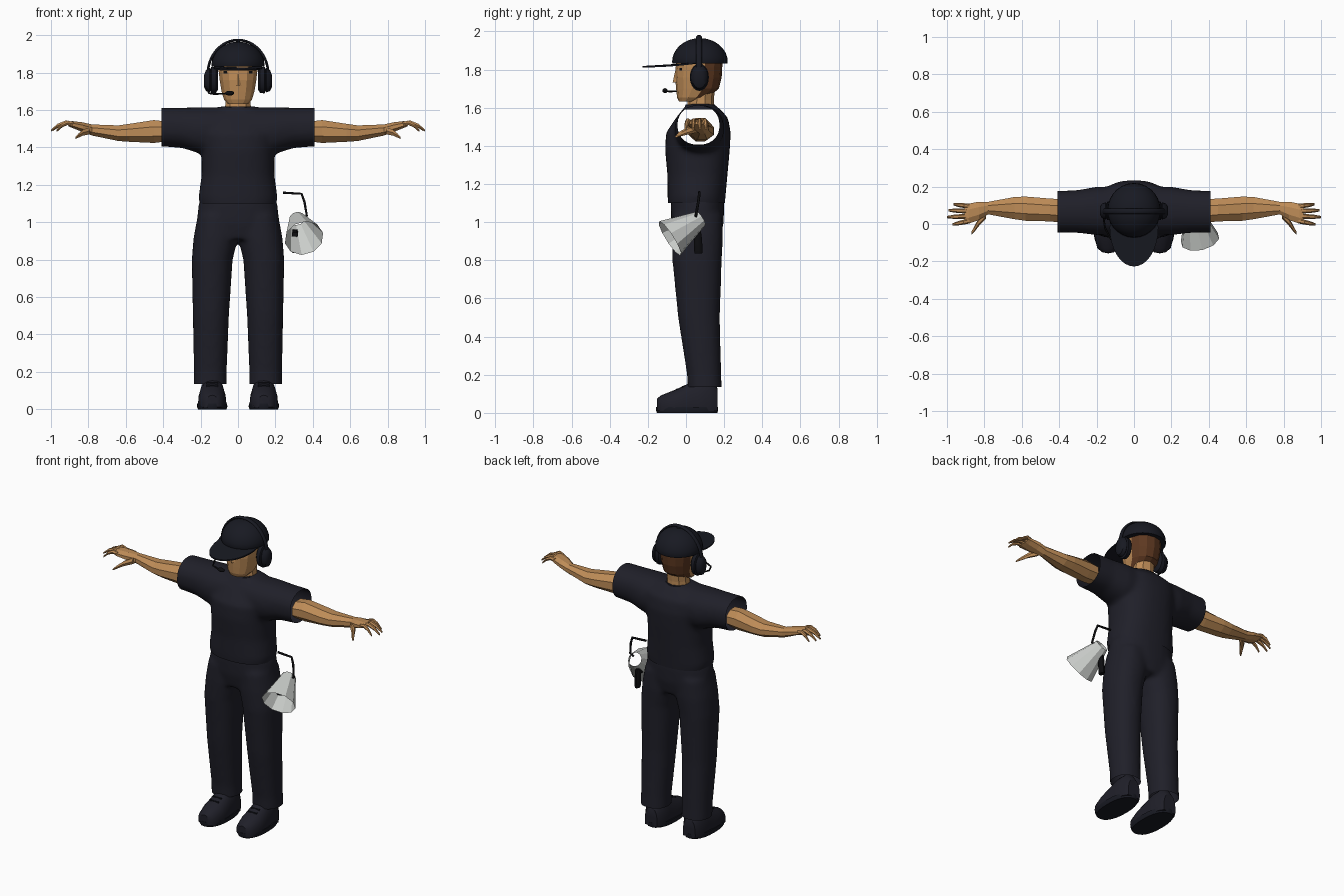
import bpy, bmesh
from math import sin, cos, pi
from mathutils import Vector, Matrix

if "Cube" in bpy.data.objects:
    bpy.data.objects.remove(bpy.data.objects["Cube"])


def material(name, colour):
    m = bpy.data.materials.new(name)
    m.use_nodes = True
    m.diffuse_color = (*colour, 1)
    m.node_tree.nodes["Principled BSDF"].inputs["Base Color"].default_value = (*colour, 1)
    return m


navy = material("navy cloth", (.014, .014, .022))
gear = material("dark gear", (.009, .010, .016))
black = material("black", (.004, .004, .005))
skin = material("tan skin", (.51, .26, .095))
brown = material("brown hair", (.11, .04, .015))
grey = material("pale grey", (.60, .62, .60))


def add_loft(bm, rings, axis="z", n=16, square=1.0, floor=None, turn=0.0):
    """Skin ellipses given as (position, centre1, centre2, radius1, radius2)."""
    loops = []
    for p, c1, c2, r1, r2 in rings:
        loop = []
        for i in range(n):
            a = 2 * pi * (i + turn) / n
            ca, sa = cos(a), sin(a)
            u = c1 + r1 * (abs(ca) ** square) * (1 if ca > 0 else -1)
            v = c2 + r2 * (abs(sa) ** square) * (1 if sa > 0 else -1)
            if floor is not None:
                v = max(v, floor)
            co = {"x": (p, u, v), "y": (u, p, v), "z": (u, v, p)}[axis]
            loop.append(bm.verts.new(co))
        loops.append(loop)
    for a, b in zip(loops, loops[1:]):
        for i in range(n):
            bm.faces.new((a[i], a[(i + 1) % n], b[(i + 1) % n], b[i]))
    bm.faces.new(loops[0])
    bm.faces.new(loops[-1])


def finish(name, bm, mat, smooth=True):
    bmesh.ops.recalc_face_normals(bm, faces=bm.faces[:])
    me = bpy.data.meshes.new(name)
    bm.to_mesh(me)
    bm.free()
    me.materials.append(mat)
    ob = bpy.data.objects.new(name, me)
    bpy.context.collection.objects.link(ob)
    if smooth:
        bpy.ops.object.select_all(action="DESELECT")
        ob.select_set(True)
        bpy.context.view_layer.objects.active = ob
        bpy.ops.object.shade_smooth_by_angle(angle=.7)
    return ob


def loft(name, rings, mat, smooth=True, **kw):
    bm = bmesh.new()
    add_loft(bm, rings, **kw)
    return finish(name, bm, mat, smooth)


def blend(name, bm, mat, cuts):
    """Fuse overlapping volumes into one soft skin, then trim it open."""
    ob = finish(name + " volume", bm, mat, False)
    mod = ob.modifiers.new("fuse", "REMESH")
    mod.mode, mod.voxel_size = "VOXEL", .014
    mod = ob.modifiers.new("soften", "SMOOTH")
    mod.factor, mod.iterations = .5, 8
    dg = bpy.context.evaluated_depsgraph_get()
    out = bmesh.new()
    out.from_object(ob, dg)
    bpy.data.objects.remove(ob)
    for co, no in cuts:
        bmesh.ops.bisect_plane(out, geom=out.verts[:] + out.edges[:] + out.faces[:],
                               plane_co=co, plane_no=no, clear_outer=True)
    return finish(name, out, mat)


def box(name, centre, size, mat, turn=0.0):
    bm = bmesh.new()
    bmesh.ops.create_cube(bm, size=1)
    m = Matrix.Translation(centre) @ Matrix.Rotation(turn, 4, "Z") @ Matrix.Diagonal((*size, 1))
    bm.transform(m)
    return finish(name, bm, mat, False)


def tube(name, points, radius, mat):
    cu = bpy.data.curves.new(name, "CURVE")
    cu.dimensions, cu.bevel_depth, cu.bevel_resolution, cu.use_fill_caps = "3D", radius, 1, True
    sp = cu.splines.new("POLY")
    sp.points.add(len(points) - 1)
    for pt, co in zip(sp.points, points):
        pt.co = (*co, 1)
    cu.materials.append(mat)
    ob = bpy.data.objects.new(name, cu)
    bpy.context.collection.objects.link(ob)
    return ob


# Shirt: torso fused with a tube running through both sleeves
bm = bmesh.new()
add_loft(bm, [(1.05, 0, .055, .195, .145), (1.13, 0, .055, .212, .152), (1.25, 0, .06, .195, .158),
              (1.38, 0, .06, .195, .170), (1.47, 0, .065, .205, .170), (1.55, 0, .085, .20, .135),
              (1.60, 0, .08, .14, .09), (1.62, 0, .075, .09, .075)], n=28, square=.85)
add_loft(bm, [(-.46, .065, 1.51, .11, .102), (-.3, .067, 1.505, .115, .108), (-.2, .07, 1.49, .13, .125),
              (.2, .07, 1.49, .13, .125), (.3, .067, 1.505, .115, .108), (.46, .065, 1.51, .11, .102)],
         axis="x", n=20, square=.9)
blend("shirt", bm, navy, [((.41, 0, 0), (1, 0, 0)), ((-.41, 0, 0), (-1, 0, 0)), ((0, 0, 1.10), (0, 0, -1))])
loft("collar", [(1.59, 0, .075, .095, .088), (1.618, 0, .075, .08, .076)], navy, n=20)

# Trousers: hips fused with two legs
bm = bmesh.new()
add_loft(bm, [(.91, 0, .06, .19, .12), (1.0, 0, .06, .222, .138), (1.1, 0, .06, .21, .14),
              (1.16, 0, .06, .19, .13)], n=28, square=.9)
for s in (1, -1):
    add_loft(bm, [(.10, s * .148, .10, .09, .09), (.2, s * .148, .095, .088, .09),
                  (.5, s * .145, .068, .097, .11), (.8, s * .138, .058, .11, .13),
                  (.92, s * .118, .06, .12, .135), (1.04, s * .11, .06, .105, .13)], n=20, square=.9)
blend("trousers", bm, navy, [((0, 0, .135), (0, 0, -1))])

for s, side in ((1, "left"), (-1, "right")):
    # Shoes
    x = s * .138
    loft(side + " shoe", [(-.152, x, .03, .03, .045), (-.13, x, .03, .058, .062), (-.06, x, .03, .076, .09),
                          (0, x, .03, .075, .118), (.06, x, .03, .068, .15), (.13, x, .03, .066, .15),
                          (.165, x, .03, .045, .10)], navy, axis="y", n=20, square=.85, floor=.01)
    loft(side + " sole", [(0, x, .006, .076, .158), (.012, x, .006, .081, .163), (.03, x, .006, .08, .162)],
         gear, n=24, square=.85)
    for k in range(2):
        box(side + " lace", (x, -.045 + k * .03, .122 + k * .013), (.06, .01, .014), gear)

    # Bare arms with faceted hands
    bm = bmesh.new()
    add_loft(bm, [(s * .385, .07, 1.485, .068, .058), (s * .45, .075, 1.485, .066, .066),
                  (s * .58, .082, 1.478, .07, .052), (s * .64, .085, 1.476, .064, .045),
                  (s * .78, .085, 1.493, .036, .032), (s * .83, .07, 1.508, .053, .028),
                  (s * .885, .055, 1.522, .058, .02), (s * .905, .055, 1.525, .052, .014)],
             axis="x", n=8, turn=.5)
    for y, tip_y, tip in ((.095, .105, .965), (.069, .073, .993), (.042, .037, 1.0), (.016, -.002, .97)):
        reach = tip - .88
        add_loft(bm, [(s * (.88 + reach * t), y + (tip_y - y) * t, z, r, r)
                      for t, z, r in ((0, 1.525, .013), (.35, 1.532, .013), (.7, 1.517, .011), (1, 1.49, .006))],
                 axis="x", n=6)
    add_loft(bm, [(s * .79, .055, 1.49, .025, .022), (s * .83, .01, 1.478, .022, .018),
                  (s * .855, -.03, 1.462, .015, .012), (s * .87, -.05, 1.45, .007, .006)], axis="x", n=6)
    finish(side + " arm", bm, skin, False)

    # Eyes and headphone cups
    box(side + " eye", (s * .062, -.028, 1.802), (.032, .008, .014), black, s * .62)
    loft(side + " ear cup", [(s * .108, .07, 1.76, .036, .054), (s * .118, .07, 1.76, .048, .068),
                             (s * .142, .07, 1.76, .05, .072), (s * .146, .07, 1.76, .04, .06),
                             (s * .152, .07, 1.76, .046, .066), (s * .172, .07, 1.757, .038, .055),
                             (s * .182, .07, 1.755, .02, .03)], gear, axis="x", n=20)

# Neck and head
loft("neck", [(1.592, 0, .075, .075, .072), (1.64, 0, .078, .07, .068), (1.72, 0, .085, .07, .068)],
     skin, False, n=10, turn=.5)
head = loft("head", [(1.632, 0, .005, .055, .042), (1.655, 0, .035, .076, .082), (1.70, 0, .06, .09, .112),
                     (1.76, 0, .065, .1, .122), (1.81, 0, .068, .106, .122), (1.87, 0, .07, .108, .122)],
            skin, False, n=14, turn=.5, square=.9)
head.data.materials.append(brown)
for f in head.data.polygons:
    f.material_index = int(f.center.y > .09 and f.center.z > 1.67)
bm = bmesh.new()
bmesh.ops.create_cone(bm, cap_ends=True, segments=4, radius1=.018, radius2=.005, depth=.06,
                      matrix=Matrix.Translation((0, -.052, 1.762)))
finish("nose", bm, skin, False)

# Cap with brim
angles = [i * pi / 16 for i in range(8)]
loft("cap", [(1.832, 0, .073, .139, .143)] +
     [(1.84 + .125 * sin(a), 0, .073, .142 * cos(a), .146 * cos(a)) for a in angles], gear, n=28)
brim = loft("cap brim", [(1.832, 0, -.02, .13, .207), (1.84, 0, -.02, .13, .207)], gear, n=32)
for v in brim.data.vertices:
    v.co.z += .1 * (v.co.y + .02) - .6 * v.co.x ** 2
loft("cap button", [(1.955, 0, .073, .014, .014), (1.971, 0, .073, .009, .009)], gear, n=10)

# Headset band, boom and microphone
band = tube("headband", [(.162 * cos(i * pi / 24), 0, 1.79 + .184 * sin(i * pi / 24)) for i in range(25)], .008, gear)
band.location.y = .068
band.scale.y = 1.9
tube("microphone boom", [(-.165, .05, 1.71), (-.155, -.02, 1.69), (-.125, -.08, 1.685), (-.06, -.11, 1.688)],
     .005, black)
bm = bmesh.new()
bmesh.ops.create_uvsphere(bm, u_segments=12, v_segments=8, radius=1,
                          matrix=Matrix.Translation((-.045, -.11, 1.69)) @ Matrix.Diagonal((.025, .014, .013, 1)))
finish("microphone", bm, black)

# Loudhailer: open horn, grip, trigger and strap
back, front = Vector((.315, .08, 1.02)), Vector((.353, -.085, .915))
way = front - back
bm = bmesh.new()
bmesh.ops.create_cone(bm, cap_ends=False, segments=10, radius1=.042, radius2=.106, depth=way.length,
                      matrix=Matrix.Translation((back + front) / 2) @ way.to_track_quat("Z", "Y").to_matrix().to_4x4())
finish("horn", bm, grey, False)
loft("horn grip", [(.835, .305, .065, .014, .02), (.85, .305, .065, .018, .024), (.92, .305, .062, .017, .022),
                   (.96, .305, .06, .014, .018)], black, n=10)
box("horn trigger", (.305, .025, .935), (.03, .07, .022), black)
tube("horn strap", [(.24, .07, 1.158), (.34, .07, 1.152), (.355, .065, 1.11), (.368, .052, 1.035), (.345, .05, 1.02)],
     .007, black)
